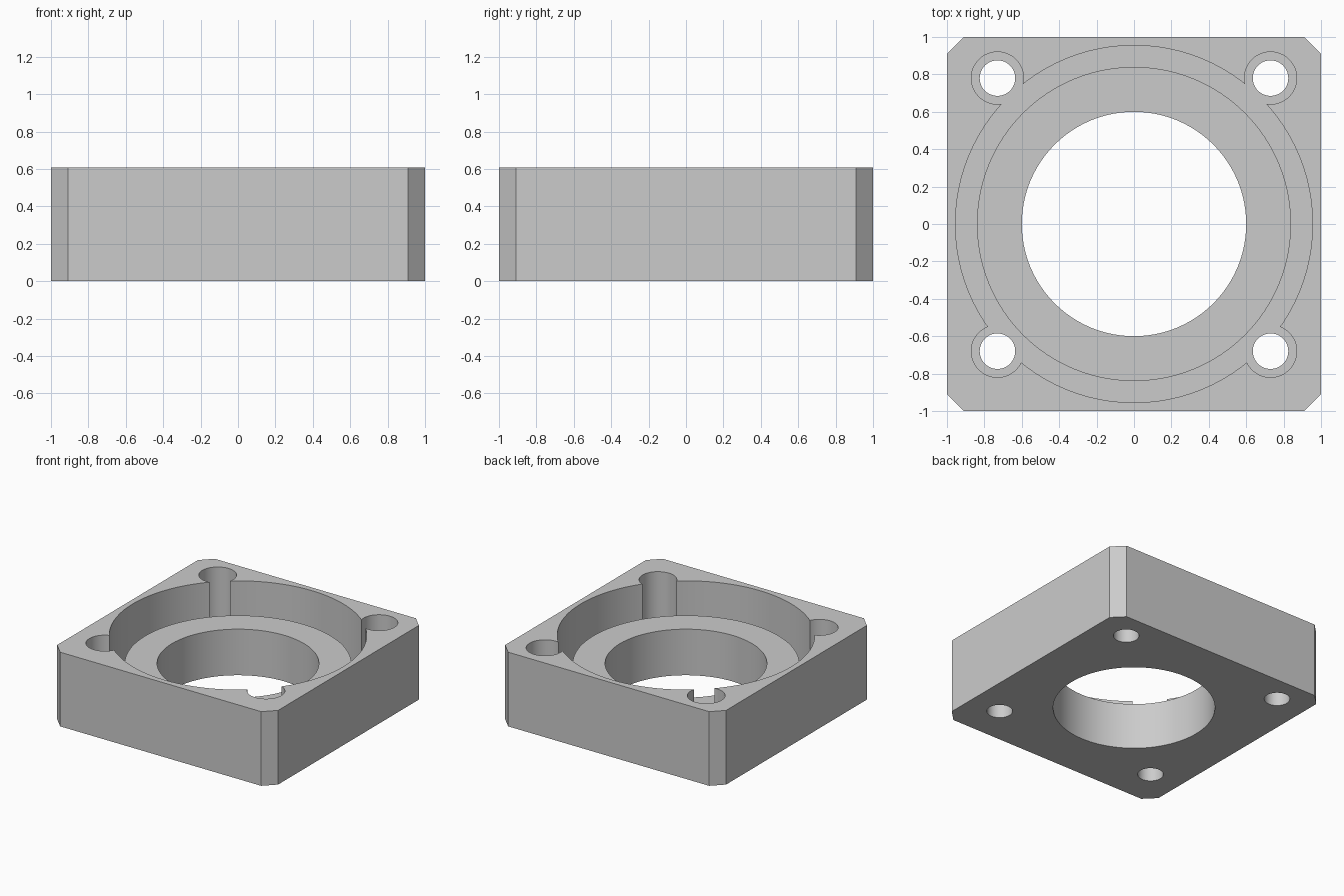
import bpy, math

cube = bpy.data.objects.get("Cube")
if cube:
    bpy.data.objects.remove(cube, do_unlink=True)

HEIGHT, FLOOR, COLLAR_TOP = 0.607, 0.15, 0.377
CHAMFER = 0.09

grey = bpy.data.materials.new("light grey metal")
grey.use_nodes = True
grey.diffuse_color = (0.6, 0.6, 0.6, 1)
grey.node_tree.nodes["Principled BSDF"].inputs["Base Color"].default_value = (0.6, 0.6, 0.6, 1)


def prism(name, outline, z0, z1):
    """Extrude a closed outline between two heights."""
    n = len(outline)
    verts = [(x, y, z) for z in (z0, z1) for x, y in outline]
    faces = [tuple(reversed(range(n))), tuple(range(n, 2 * n))]
    faces += [(i, (i + 1) % n, n + (i + 1) % n, n + i) for i in range(n)]
    mesh = bpy.data.meshes.new(name)
    mesh.from_pydata(verts, [], faces)
    mesh.materials.append(grey)
    obj = bpy.data.objects.new(name, mesh)
    bpy.context.collection.objects.link(obj)
    return obj


def cylinder(name, r, z0, z1, x=0, y=0, sides=96):
    angles = [2 * math.pi * i / sides for i in range(sides)]
    return prism(name, [(x + r * math.cos(a), y + r * math.sin(a)) for a in angles], z0, z1)


def combine(body, tool, operation):
    """Apply a boolean and discard the helper."""
    tool.hide_render = True
    mod = body.modifiers.new(tool.name, "BOOLEAN")
    mod.operation, mod.object, mod.solver = operation, tool, "EXACT"
    bpy.context.view_layer.objects.active = body
    bpy.ops.object.modifier_apply(modifier=mod.name)
    bpy.data.objects.remove(tool, do_unlink=True)


# Square block with chamfered upright corners
c = 1 - CHAMFER
block = prism("housing_block", [(c, -1), (1, -c), (1, c), (c, 1),
                                (-c, 1), (-1, c), (-1, -c), (-c, -1)], 0, HEIGHT)

# Round pocket
combine(block, cylinder("pocket", 0.955, FLOOR, 1), "DIFFERENCE")

# Counterbored screw holes in the corners
for x in (-0.73, 0.73):
    for y in (-0.68, 0.78):
        combine(block, cylinder("counterbore", 0.14, FLOOR, 1, x, y, 48), "DIFFERENCE")
        combine(block, cylinder("screw_hole", 0.095, -1, 1, x, y, 48), "DIFFERENCE")

# Raised collar leaving a groove, then the central through bore
combine(block, cylinder("collar", 0.84, FLOOR / 2, COLLAR_TOP), "UNION")
combine(block, cylinder("bore", 0.6, -1, 1), "DIFFERENCE")

# Smooth round walls with sharp rims
bpy.ops.object.select_all(action="DESELECT")
block.select_set(True)
bpy.context.view_layer.objects.active = block
bpy.ops.object.shade_smooth_by_angle(angle=math.radians(30))
